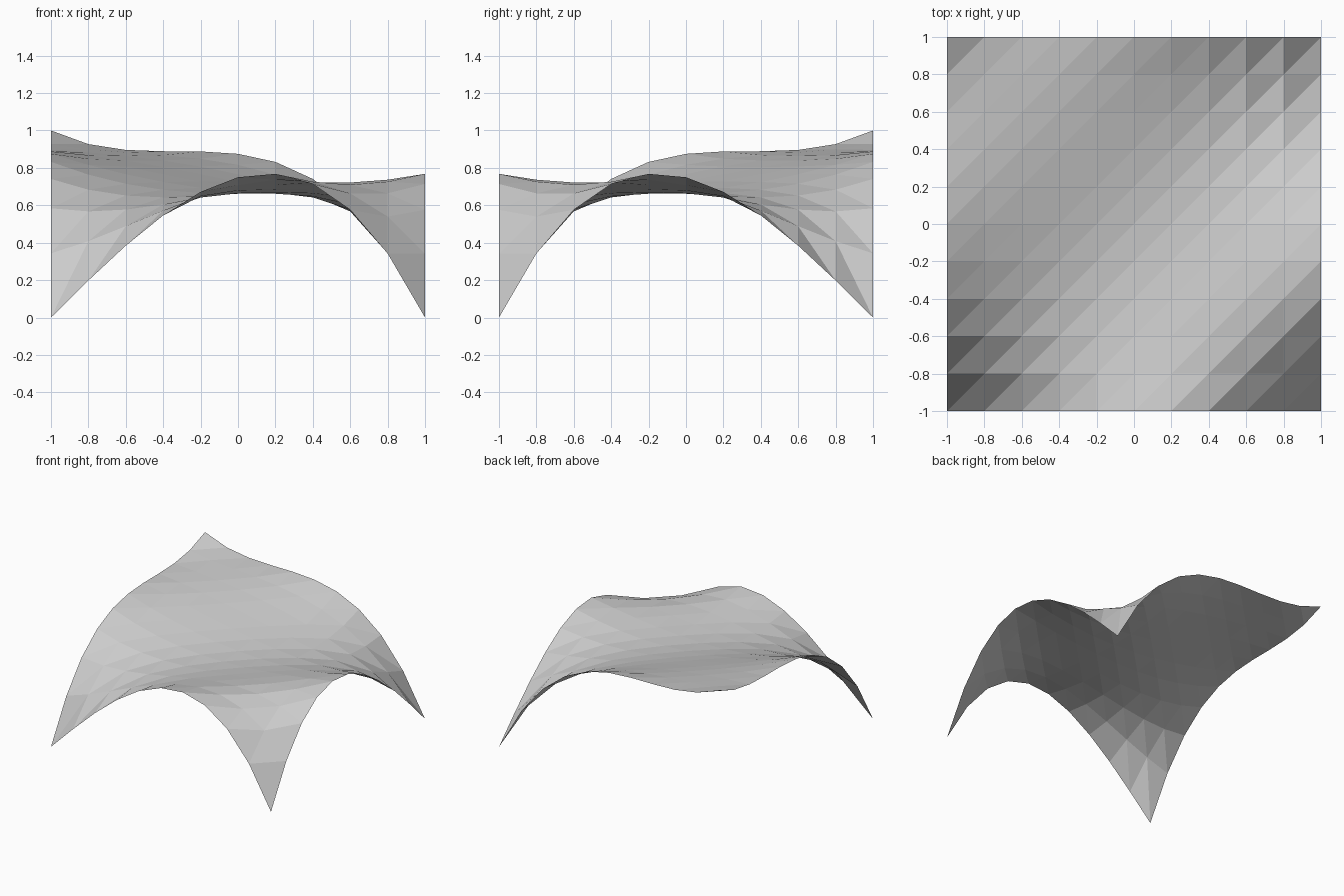
import bpy, bmesh

if "Cube" in bpy.data.objects:
    bpy.data.objects.remove(bpy.data.objects["Cube"])

# Control heights of a bicubic patch, rows from front to back, columns left to right
CONTROL = [
    (0, 2, 4, 0),
    (4, 0, 2, 4),
    (2, 4, 0, 2),
    (3, 2, 4, 0),
]
SEGMENTS = 10


def weights(t):
    s = 1 - t
    return (s**3, 3 * s * s * t, 3 * s * t * t, t**3)


def height(u, v):
    wu, wv = weights(u), weights(v)
    return sum(wv[j] * wu[i] * CONTROL[j][i] for j in range(4) for i in range(4)) / 3


# Curved sheet: a grid of triangles split along the rising diagonal
bm = bmesh.new()
grid = []
for j in range(SEGMENTS + 1):
    row = []
    for i in range(SEGMENTS + 1):
        u, v = i / SEGMENTS, j / SEGMENTS
        row.append(bm.verts.new((2 * u - 1, 2 * v - 1, height(u, v))))
    grid.append(row)

for j in range(SEGMENTS):
    for i in range(SEGMENTS):
        a, b = grid[j][i], grid[j][i + 1]
        c, d = grid[j + 1][i + 1], grid[j + 1][i]
        bm.faces.new((a, b, c))
        bm.faces.new((a, c, d))

mesh = bpy.data.meshes.new("curved_sheet")
bm.to_mesh(mesh)
bm.free()
sheet = bpy.data.objects.new("curved_sheet", mesh)
bpy.context.collection.objects.link(sheet)
